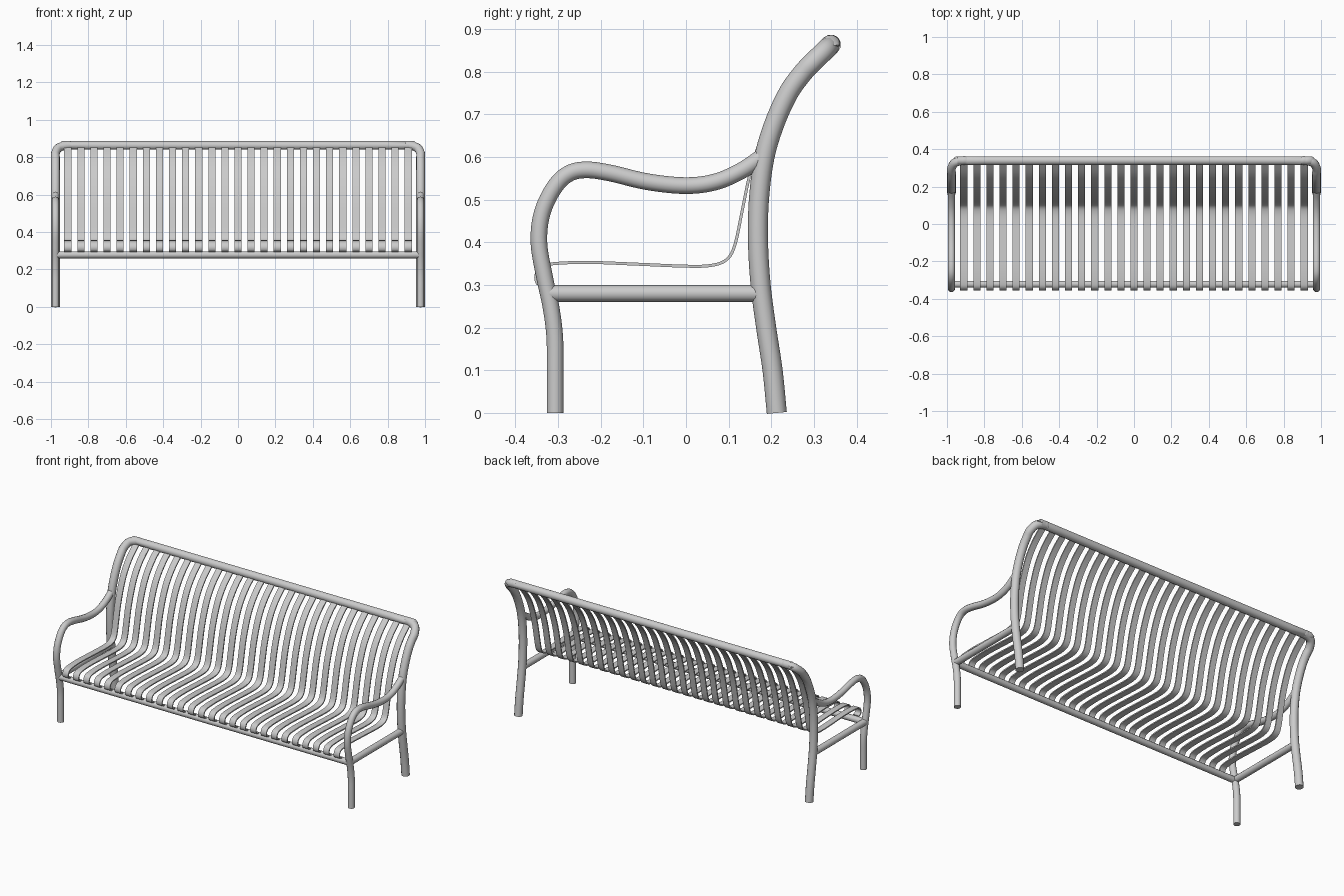
import bpy, bmesh
from mathutils import Vector

if "Cube" in bpy.data.objects:
    bpy.data.objects.remove(bpy.data.objects["Cube"])

X = 0.976  # centre line of the side frames


def smooth_path(points, steps=6):
    """Catmull-Rom curve through the points."""
    p = [Vector(q) for q in points]
    p = [2 * p[0] - p[1]] + p + [2 * p[-1] - p[-2]]
    out = []
    for a, b, c, d in zip(p, p[1:], p[2:], p[3:]):
        for i in range(steps):
            t = i / steps
            out.append(0.5 * (2 * b + (c - a) * t + (2 * a - 5 * b + 4 * c - d) * t * t
                              + (3 * b - a - 3 * c + d) * t ** 3))
    return out + [p[-2]]


def shade(obj, angle):
    bpy.ops.object.select_all(action='DESELECT')
    obj.select_set(True)
    bpy.context.view_layer.objects.active = obj
    bpy.ops.object.shade_smooth_by_angle(angle=angle)


def tube(name, path, radius):
    cu = bpy.data.curves.new(name, 'CURVE')
    cu.dimensions = '3D'
    cu.bevel_depth = radius
    cu.bevel_resolution = 4
    cu.use_fill_caps = True
    sp = cu.splines.new('POLY')
    sp.points.add(len(path) - 1)
    for pt, co in zip(sp.points, path):
        pt.co = (*co, 1)
    obj = bpy.data.objects.new(name, cu)
    bpy.context.collection.objects.link(obj)
    bpy.ops.object.select_all(action='DESELECT')
    obj.select_set(True)
    bpy.context.view_layer.objects.active = obj
    bpy.ops.object.convert(target='MESH')
    shade(bpy.context.object, 0.8)


# Back frame: both rear legs and the top rail in one bent tube
half = [(X, y, z) for y, z in [(0.213, 0), (0.203, 0.1), (0.188, 0.2), (0.175, 0.3),
                               (0.169, 0.4), (0.171, 0.5), (0.184, 0.6), (0.208, 0.68),
                               (0.24, 0.75), (0.272, 0.795), (0.297, 0.822)]]
half += [(0.958, 0.327, 0.851), (0.916, 0.339, 0.863), (0.89, 0.339, 0.863), (0.8, 0.339, 0.863)]
tube("back_frame", smooth_path(half + [(-x, y, z) for x, y, z in reversed(half)]), 0.0235)

# Front legs flowing into armrests, and the side seat rails
arm = [(-0.307, 0), (-0.307, 0.1), (-0.308, 0.18), (-0.317, 0.25), (-0.332, 0.32),
       (-0.345, 0.4), (-0.337, 0.47), (-0.308, 0.53), (-0.275, 0.561), (-0.235, 0.57),
       (-0.18, 0.563), (-0.09, 0.542), (0, 0.533), (0.07, 0.542), (0.13, 0.568), (0.178, 0.6)]
for side, s in (("left", -1), ("right", 1)):
    tube(side + "_front_leg_and_armrest", smooth_path([(s * X, y, z) for y, z in arm]), 0.0195)
    tube(side + "_seat_rail", [(s * X, -0.32, 0.28), (s * X, 0.175, 0.28)], 0.0195)

# Front seat rail
tube("front_seat_rail", [(-X, -0.322, 0.278), (X, -0.322, 0.278)], 0.0185)

# Slats: flat strips bent from the front rail, over the seat and up to the top rail
profile = smooth_path([(0, y, z) for y, z in [
    (-0.33, 0.296), (-0.348, 0.303), (-0.352, 0.322), (-0.34, 0.342), (-0.31, 0.35),
    (-0.23, 0.353), (-0.12, 0.349), (0, 0.344), (0.06, 0.346), (0.096, 0.36), (0.115, 0.395),
    (0.132, 0.475), (0.15, 0.56), (0.178, 0.65), (0.214, 0.73), (0.267, 0.8), (0.335, 0.86)]], 4)
COUNT, PITCH, HALF_W, HALF_T = 27, 0.07, 0.019, 0.0035
bm = bmesh.new()
for n in range(COUNT):
    x = (n - (COUNT - 1) / 2) * PITCH
    prev = None
    for i, p in enumerate(profile):
        t = (profile[min(i + 1, len(profile) - 1)] - profile[max(i - 1, 0)]).normalized()
        off = Vector((0, -t.z, t.y)) * HALF_T
        ring = [bm.verts.new((x + sx * HALF_W, *(p + st * off).yz))
                for sx, st in ((-1, -1), (1, -1), (1, 1), (-1, 1))]
        if prev:
            for k in range(4):
                bm.faces.new((prev[k], prev[(k + 1) % 4], ring[(k + 1) % 4], ring[k]))
        else:
            bm.faces.new(ring)
        prev = ring
    bm.faces.new(prev)
bmesh.ops.recalc_face_normals(bm, faces=bm.faces)
me = bpy.data.meshes.new("slats")
bm.to_mesh(me)
bm.free()
slats = bpy.data.objects.new("slats", me)
bpy.context.collection.objects.link(slats)
shade(slats, 0.8)
